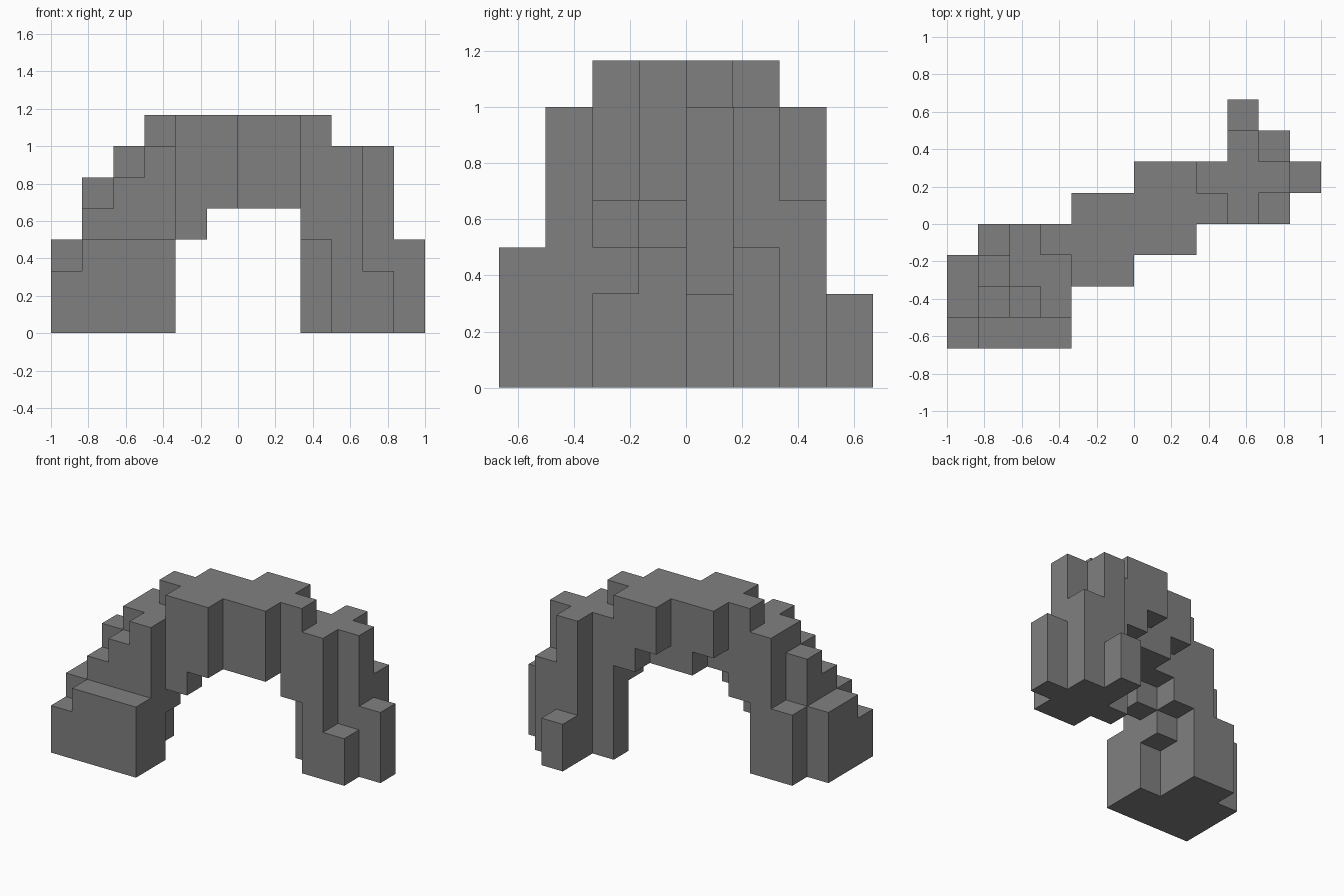
import bpy
import bmesh
import math
from itertools import product
from mathutils import Vector

cube = bpy.data.objects.get("Cube")
if cube:
    bpy.data.objects.remove(cube)

UNIT = 1 / 6  # edge of one block

stone = bpy.data.materials.new("stone_grey")
stone.use_nodes = True
GREY = (0.216, 0.216, 0.216, 1)
stone.diffuse_color = GREY
stone.node_tree.nodes["Principled BSDF"].inputs["Base Color"].default_value = GREY


def column(x, y, wide, deep, top, base=0):
    """Block cells of an upright box, in block units."""
    return set(product(range(x, x + wide), range(y, y + deep), range(base, top)))


# Broad stepped pier on the -x side
left_pier = set().union(
    column(-6, -4, 1, 1, 2),
    column(-6, -3, 1, 2, 3),
    column(-5, -4, 3, 1, 3),
    column(-5, -3, 1, 1, 4),
    column(-5, -2, 1, 1, 5),
    column(-5, -1, 1, 1, 3),
    column(-4, -3, 1, 1, 5),
    column(-4, -2, 1, 2, 6),
    column(-3, -3, 1, 1, 6),
    column(-3, -2, 1, 1, 6, base=2),
)

# Diagonal span with a stepped underside
arch_span = set().union(
    column(-3, -1, 1, 1, 7, base=3),
    column(-2, -2, 1, 1, 7, base=3),
    column(-1, -2, 1, 1, 7, base=4),
    column(-2, -1, 4, 1, 7, base=4),
    column(-2, 0, 1, 1, 7, base=5),
    column(-1, 0, 3, 1, 7, base=4),
    column(0, 1, 1, 1, 7, base=5),
    column(1, 1, 1, 1, 7, base=4),
    column(2, 0, 1, 1, 7, base=3),
)

# Slender buttressed pier on the +x side
right_pier = set().union(
    column(2, 1, 1, 1, 6),
    column(3, 0, 1, 3, 6),
    column(4, 1, 1, 1, 6),
    column(4, 0, 1, 1, 2),
    column(4, 2, 1, 1, 4),
    column(5, 1, 1, 1, 3),
    column(3, 3, 1, 1, 2),
)

solid = left_pier | arch_span | right_pier


def build_skin(name, cells):
    """Outer faces of the cells, with coplanar squares merged."""
    bm = bmesh.new()
    for cell in sorted(cells):
        centre = Vector(cell) + Vector((0.5, 0.5, 0.5))
        for axis, sign in product(range(3), (-1, 1)):
            normal = Vector((0, 0, 0))
            normal[axis] = sign
            beside = tuple(int(c + n) for c, n in zip(cell, normal))
            if beside in solid:
                continue
            u = Vector((0, 0, 0))
            u[(axis + 1) % 3] = 0.5
            v = normal.cross(u)
            middle = centre + normal / 2
            corners = (middle - u - v, middle + u - v, middle + u + v, middle - u + v)
            bm.faces.new([bm.verts.new(c * UNIT) for c in corners])
    bmesh.ops.remove_doubles(bm, verts=bm.verts, dist=UNIT / 100)
    bmesh.ops.dissolve_limit(bm, angle_limit=math.radians(1),
                             verts=bm.verts, edges=bm.edges)
    mesh = bpy.data.meshes.new(name)
    bm.to_mesh(mesh)
    bm.free()
    mesh.materials.append(stone)
    bpy.context.collection.objects.link(bpy.data.objects.new(name, mesh))


for part, cells in (("left_pier", left_pier), ("arch_span", arch_span),
                    ("right_pier", right_pier)):
    build_skin(part, cells)
